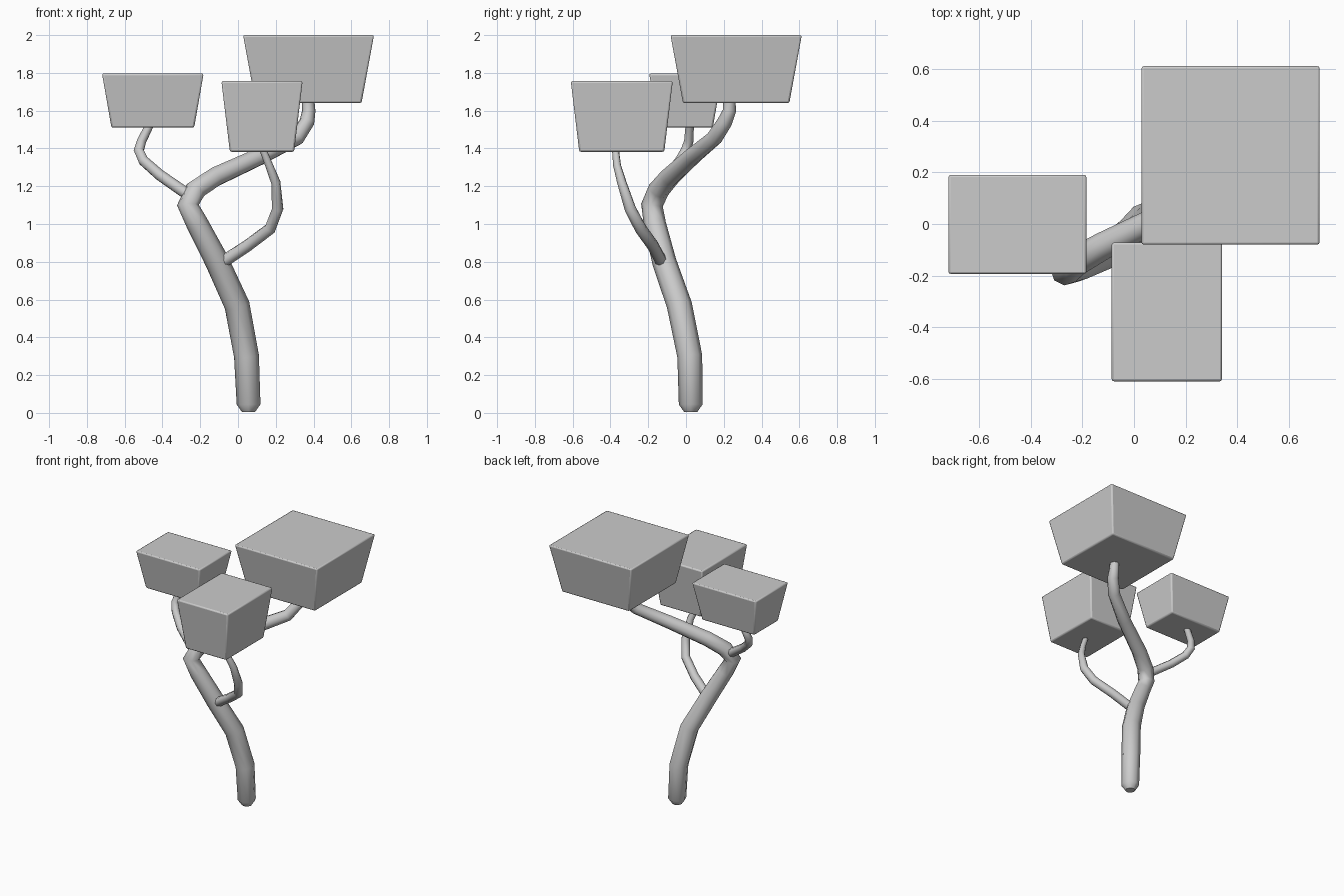
import bpy, bmesh
from mathutils import Vector


def limb(name, points):
    """Tapered eight-sided tube through (x, y, z, radius) points."""
    cu = bpy.data.curves.new(name, 'CURVE')
    cu.dimensions = '3D'
    cu.bevel_depth = 1.0
    cu.bevel_resolution = 2
    cu.use_fill_caps = True
    sp = cu.splines.new('POLY')
    sp.points.add(len(points) - 1)
    for p, (x, y, z, r) in zip(sp.points, points):
        p.co = (x, y, z, 1)
        p.radius = r
    sp.use_smooth = True
    ob = bpy.data.objects.new(name, cu)
    bpy.context.collection.objects.link(ob)
    return ob


def foliage(name, x, y, z, inset):
    """Box of leaves that narrows towards its base, with softened edges."""
    bm = bmesh.new()
    bmesh.ops.create_cube(bm, size=1)
    for v in bm.verts:
        s = Vector((1 if c > 0 else -1 for c in v.co))
        i = inset if s.z < 0 else 0
        v.co = (x[s.x > 0] - s.x * i, y[s.y > 0] - s.y * i, z[s.z > 0])
    me = bpy.data.meshes.new(name)
    bm.to_mesh(me)
    bm.free()
    ob = bpy.data.objects.new(name, me)
    bpy.context.collection.objects.link(ob)
    bev = ob.modifiers.new('soft_edges', 'BEVEL')
    bev.width = 0.01
    bev.segments = 2
    return ob


# Main trunk, leaning left and forward then sweeping back to the right
limb('trunk', [
    (0.055, 0.025, 0.005, 0.035), (0.056, 0.025, 0.045, 0.063),
    (0.045, 0.02, 0.30, 0.066), (-0.005, -0.035, 0.57, 0.067),
    (-0.11, -0.115, 0.80, 0.064), (-0.215, -0.165, 1.0, 0.059),
    (-0.265, -0.18, 1.10, 0.058), (-0.225, -0.145, 1.18, 0.057),
    (-0.12, -0.085, 1.25, 0.054), (0.12, 0.035, 1.36, 0.048),
    (0.31, 0.15, 1.455, 0.043), (0.365, 0.205, 1.54, 0.04),
    (0.375, 0.23, 1.60, 0.035), (0.37, 0.23, 1.68, 0.032)])

# Side branches
limb('left_branch', [
    (-0.24, -0.16, 1.14, 0.032), (-0.30, -0.14, 1.18, 0.031),
    (-0.415, -0.09, 1.26, 0.03), (-0.50, -0.03, 1.335, 0.029),
    (-0.525, 0.0, 1.39, 0.028), (-0.51, 0.015, 1.44, 0.025),
    (-0.465, 0.02, 1.53, 0.022)])
limb('front_branch', [
    (-0.08, -0.13, 0.80, 0.033), (0.05, -0.175, 0.885, 0.032),
    (0.17, -0.24, 0.975, 0.032), (0.21, -0.295, 1.08, 0.031),
    (0.20, -0.34, 1.22, 0.025), (0.165, -0.365, 1.31, 0.021),
    (0.125, -0.375, 1.41, 0.018)])

# Foliage blocks
foliage('large_foliage', (0.027, 0.72), (-0.082, 0.613), (1.64, 2.0), 0.066)
foliage('left_foliage', (-0.72, -0.182), (-0.195, 0.192), (1.51, 1.797), 0.05)
foliage('front_foliage', (-0.088, 0.342), (-0.61, -0.07), (1.382, 1.757), 0.045)

for ob in bpy.data.objects:
    if ob.type == 'MESH':
        bpy.context.view_layer.objects.active = ob
        ob.select_set(True)
bpy.ops.object.shade_smooth_by_angle()
